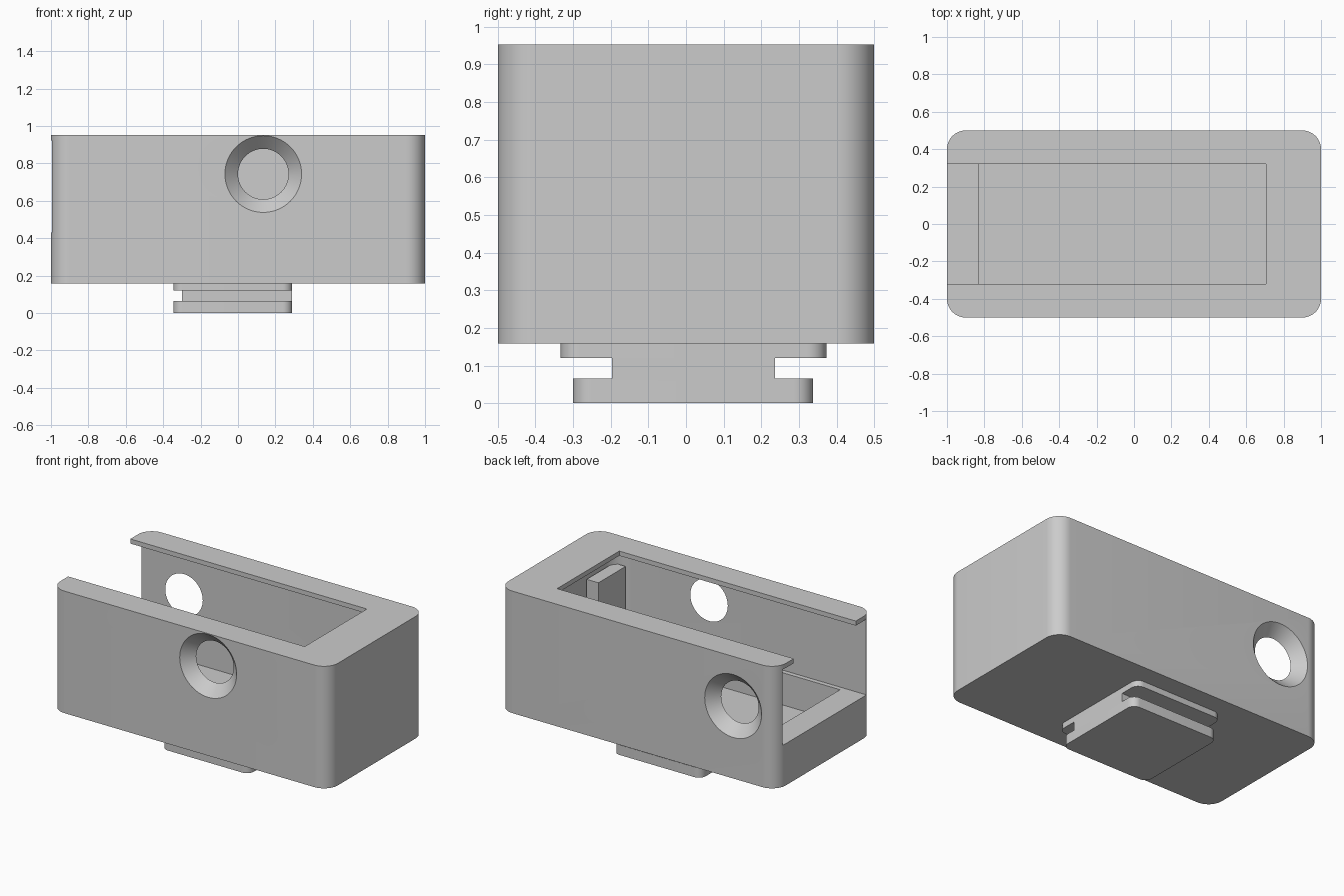
import bpy, bmesh, math
from mathutils import Matrix

if "Cube" in bpy.data.objects:
    bpy.data.objects.remove(bpy.data.objects["Cube"])


def prism(name, x0, x1, y0, y1, z0, z1, r=0.0, seg=12):
    """Box with rounded vertical corners."""
    bm = bmesh.new()
    pts = []
    corners = [(x1, y1, -1, -1), (x0, y1, 1, -1), (x0, y0, 1, 1), (x1, y0, -1, 1)]
    for i, (cx, cy, sx, sy) in enumerate(corners):
        if r == 0:
            pts.append((cx, cy))
            continue
        for k in range(seg + 1):
            a = math.pi / 2 * (i + k / seg)
            pts.append((cx + sx * r + r * math.cos(a), cy + sy * r + r * math.sin(a)))
    low = [bm.verts.new((x, y, z0)) for x, y in pts]
    top = [bm.verts.new((x, y, z1)) for x, y in pts]
    bm.faces.new(low[::-1])
    bm.faces.new(top)
    n = len(pts)
    for i in range(n):
        j = (i + 1) % n
        bm.faces.new((low[i], low[j], top[j], top[i]))
    return finish(name, bm)


def finish(name, bm):
    bmesh.ops.recalc_face_normals(bm, faces=bm.faces)
    me = bpy.data.meshes.new(name)
    bm.to_mesh(me)
    bm.free()
    ob = bpy.data.objects.new(name, me)
    bpy.context.collection.objects.link(ob)
    return ob


def cone_cutter(name, x, z, side):
    """Countersink through a side wall: radius 0.205 outside, 0.135 inside."""
    bm = bmesh.new()
    bmesh.ops.create_cone(bm, cap_ends=True, segments=64, radius1=0.255, radius2=0.085, depth=0.17)
    turn = Matrix.Rotation(side * math.pi / 2, 4, 'X')
    bmesh.ops.transform(bm, matrix=Matrix.Translation((x, side * 0.465, z)) @ turn, verts=bm.verts)
    return finish(name, bm)


def smooth(ob):
    bpy.ops.object.select_all(action='DESELECT')
    ob.select_set(True)
    bpy.context.view_layer.objects.active = ob
    bpy.ops.object.shade_smooth_by_angle(angle=math.radians(30))


# Housing
housing = prism("housing", -1, 1, -0.5, 0.5, 0.158, 0.953, 0.1)

# Cavities and countersunk side holes
cutters = [
    prism("cut_cavity", -1.3, 0.81, -0.43, 0.43, 0.43, 0.923, 0.12),
    prism("cut_well", -0.83, 0.79, -0.40, 0.40, 0.22, 0.6),
    prism("cut_top_opening", -1.3, 0.705, -0.32, 0.32, 0.8, 1.1),
    cone_cutter("cut_front_hole", 0.135, 0.743, -1),
    cone_cutter("cut_back_hole", -0.69, 0.63, 1),
]
for c in cutters:
    m = housing.modifiers.new(c.name, 'BOOLEAN')
    m.operation = 'DIFFERENCE'
    m.solver = 'EXACT'
    m.object = c
bpy.context.view_layer.objects.active = housing
housing.select_set(True)
for c in cutters:
    bpy.ops.object.modifier_apply(modifier=c.name)
for c in cutters:
    bpy.data.objects.remove(c)
smooth(housing)

# End stops inside the cavity
for side, y0, y1 in (("front", -0.40, -0.12), ("back", 0.12, 0.40)):
    prism(side + "_end_stop", 0.715, 0.80, y0, y1, 0.21, 0.82)

# Mounting foot: two flanges joined by a neck, flush on the right side
smooth(prism("foot_upper_flange", -0.345, 0.29, -0.333, 0.373, 0.12, 0.16, 0.05))
prism("foot_neck", -0.30, 0.29, -0.196, 0.237, 0.06, 0.125)
smooth(prism("foot_lower_flange", -0.345, 0.29, -0.30, 0.338, 0, 0.065, 0.05))
